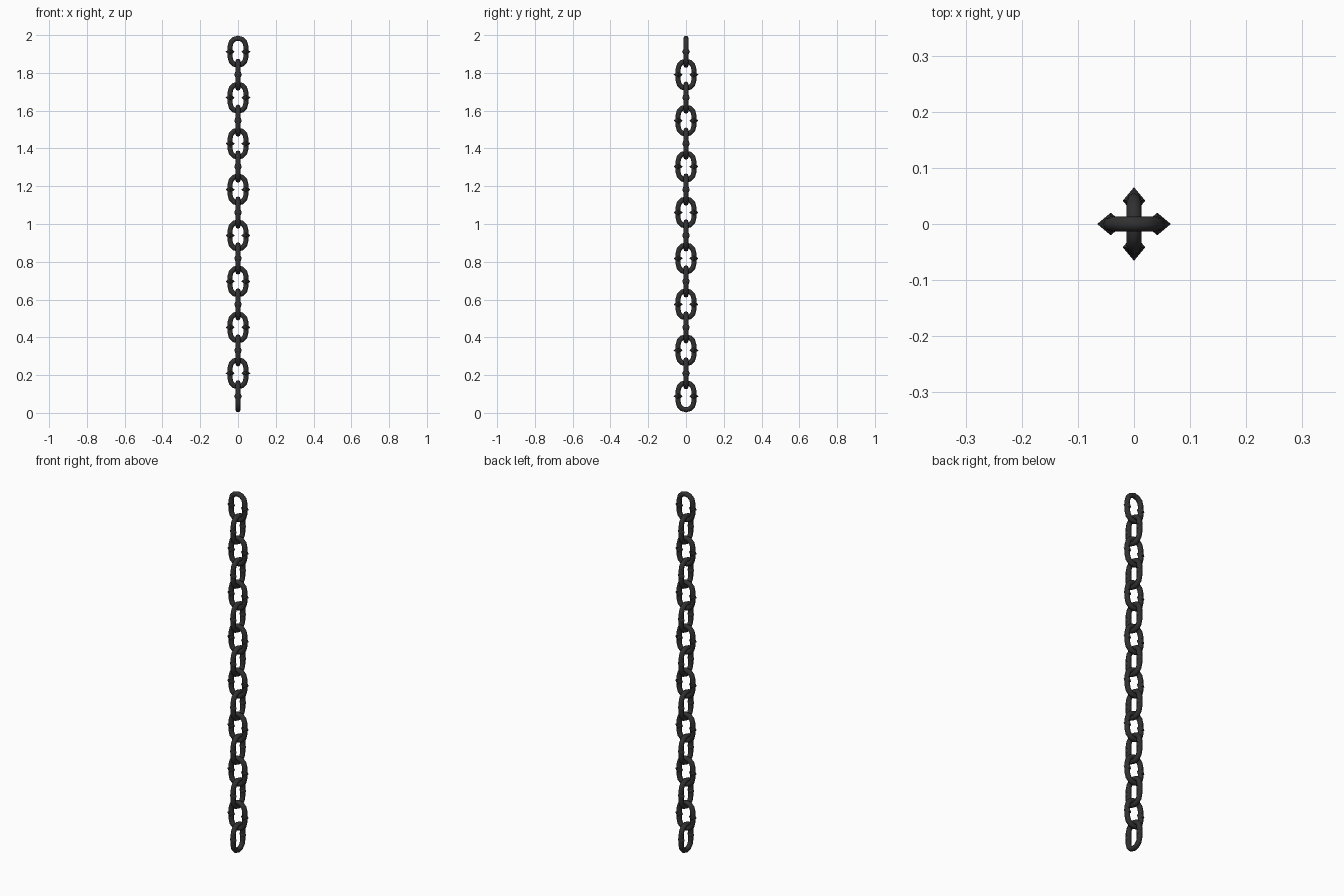
import bpy, bmesh
from math import pi, sin, cos, radians
from mathutils import Vector, Matrix

if "Cube" in bpy.data.objects:
    bpy.data.objects.remove(bpy.data.objects["Cube"])

COUNT, PITCH = 16, 0.1216
BEND, STRAIGHT, WIRE = 0.0415, 0.030, 0.0135   # stadium radius, half straight, wire radius
SPIKE_R, SPIKE_L = 0.020, 0.024
ARC, SIDES = 6, 8

iron = bpy.data.materials.new("dark_iron")
iron.diffuse_color = (0.03, 0.03, 0.03, 1)
iron.use_nodes = True
iron.node_tree.nodes["Principled BSDF"].inputs["Base Color"].default_value = iron.diffuse_color


def add_link(bm):
    # wire swept round a stadium path in the XZ plane
    path = []
    for start, cz in ((0, STRAIGHT), (pi, -STRAIGHT)):
        for i in range(ARC + 1):
            a = start + pi * i / ARC
            d = Vector((cos(a), 0, sin(a)))
            path.append((d * BEND + Vector((0, 0, cz)), d))
    rings = []
    for p, d in path:
        rings.append([bm.verts.new(p + d * WIRE * cos(2 * pi * k / SIDES)
                                   + Vector((0, WIRE * sin(2 * pi * k / SIDES), 0)))
                      for k in range(SIDES)])
    for i, r in enumerate(rings):
        n = rings[(i + 1) % len(rings)]
        for k in range(SIDES):
            m = (k + 1) % SIDES
            bm.faces.new((r[k], r[m], n[m], n[k]))


def add_spike(bm, x):
    # double-ended cone through the side of the link
    tips = [bm.verts.new((x + s * SPIKE_L, 0, 0)) for s in (1, -1)]
    rim = [bm.verts.new((x, SPIKE_R * cos(2 * pi * k / SIDES), SPIKE_R * sin(2 * pi * k / SIDES)))
           for k in range(SIDES)]
    for k in range(SIDES):
        m = (k + 1) % SIDES
        bm.faces.new((tips[0], rim[k], rim[m]))
        bm.faces.new((tips[1], rim[m], rim[k]))


# one shared spiked link mesh
bm = bmesh.new()
add_link(bm)
for x in (-BEND, BEND):
    add_spike(bm, x)
bmesh.ops.recalc_face_normals(bm, faces=bm.faces)
mesh = bpy.data.meshes.new("spiked_link")
bm.to_mesh(mesh)
bm.free()
mesh.materials.append(iron)
mesh.shade_smooth()
mesh.set_sharp_from_angle(angle=radians(50))

# links stacked upward, alternating a quarter turn
for i in range(COUNT):
    link = bpy.data.objects.new(f"chain_link_{i + 1}", mesh)
    link.location.z = 1 + (i - (COUNT - 1) / 2) * PITCH
    link.rotation_euler.z = pi / 2 if i % 2 == 0 else 0
    bpy.context.collection.objects.link(link)
